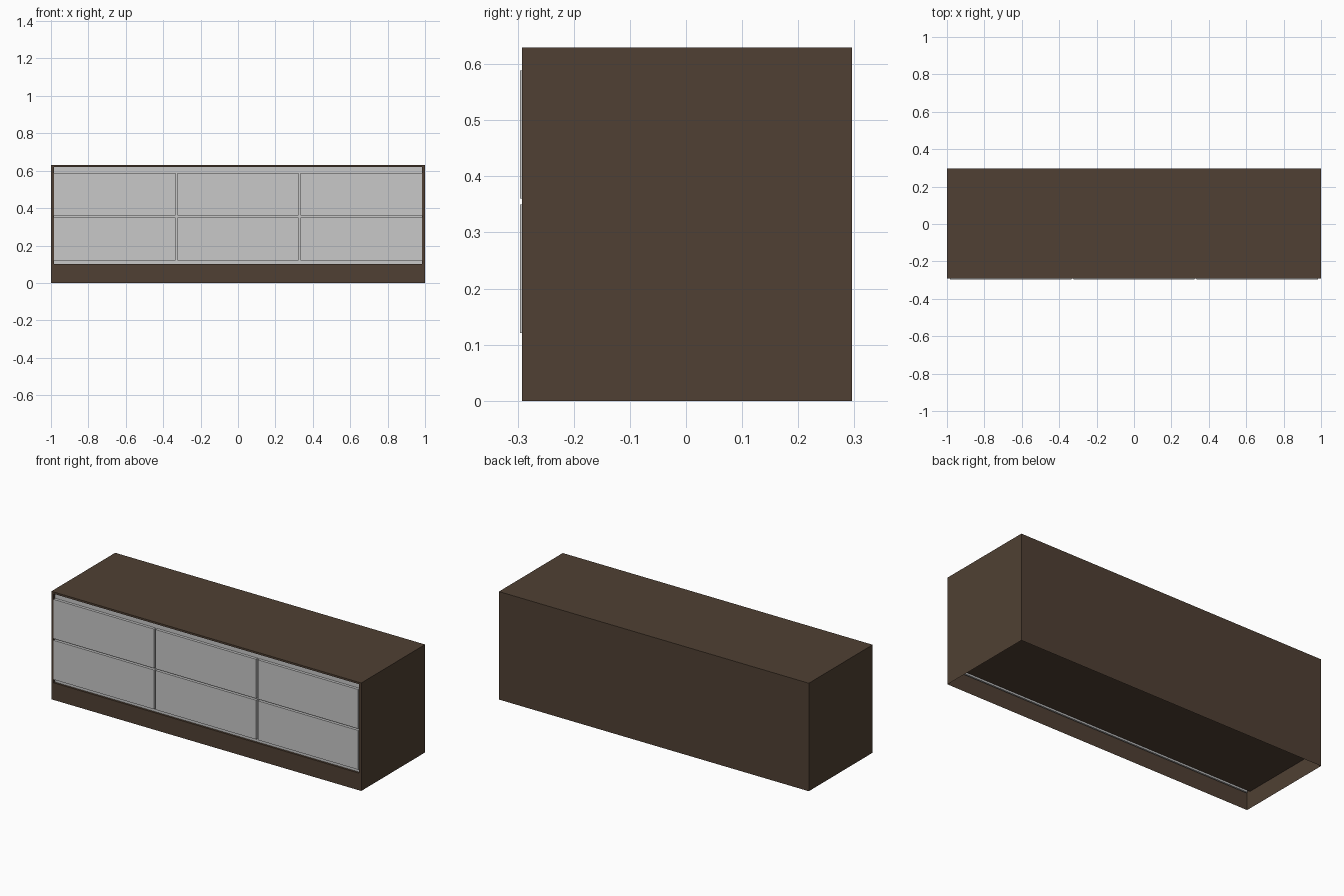
import bpy, bmesh
from mathutils import Vector

if "Cube" in bpy.data.objects:
    bpy.data.objects.remove(bpy.data.objects["Cube"])


def material(name, colour):
    m = bpy.data.materials.new(name)
    m.diffuse_color = (*colour, 1)
    m.use_nodes = True
    m.node_tree.nodes["Principled BSDF"].inputs["Base Color"].default_value = m.diffuse_color
    return m


BROWN = material("dark brown wood", (0.080, 0.051, 0.033))
GREY = material("light grey lacquer", (0.578, 0.578, 0.578))

W, BACK, FRONT, H = 1.0, 0.296, -0.292, 0.63   # carcass extents
SIDE, SILL, LINTEL, RECESS = 0.985, 0.10, 0.619, 0.012


def add_box(bm, lo, hi):
    lo, hi = Vector(lo), Vector(hi)
    verts = bmesh.ops.create_cube(bm, size=1)["verts"]
    bmesh.ops.scale(bm, vec=hi - lo, verts=verts)
    bmesh.ops.translate(bm, vec=(lo + hi) / 2, verts=verts)


def finish(bm, name, mat):
    mesh = bpy.data.meshes.new(name)
    bm.to_mesh(mesh)
    bm.free()
    mesh.materials.append(mat)
    obj = bpy.data.objects.new(name, mesh)
    bpy.context.collection.objects.link(obj)
    return obj


def box(name, lo, hi, mat):
    bm = bmesh.new()
    add_box(bm, lo, hi)
    return finish(bm, name, mat)


# carcass: thin shell open underneath, with a framed opening cut in the front
bm = bmesh.new()
add_box(bm, (-W, FRONT, 0), (W, BACK, H))
bm.normal_update()
bmesh.ops.delete(bm, geom=[f for f in bm.faces if f.normal.z < -0.5], context="FACES_ONLY")
for co, no in (((-SIDE, 0, 0), (1, 0, 0)), ((SIDE, 0, 0), (1, 0, 0)),
               ((0, 0, SILL), (0, 0, 1)), ((0, 0, LINTEL), (0, 0, 1))):
    bmesh.ops.bisect_plane(bm, geom=bm.verts[:] + bm.edges[:] + bm.faces[:],
                           plane_co=co, plane_no=no)
bm.normal_update()
opening = [f for f in bm.faces if f.normal.y < -0.5
           and abs(f.calc_center_median().x) < 0.5
           and SILL < f.calc_center_median().z < LINTEL]
moved = bmesh.ops.extrude_discrete_faces(bm, faces=opening)["faces"]
bmesh.ops.translate(bm, vec=(0, RECESS, 0), verts=list({v for f in moved for v in f.verts}))
bmesh.ops.delete(bm, geom=moved, context="FACES")
finish(bm, "carcass", BROWN)

# base board closing the body above the plinth
box("base_board", (-W, FRONT + RECESS + 0.01, SILL), (W, BACK, SILL + 0.004), BROWN)

# recessed panel behind the drawers
box("front_panel", (-SIDE, FRONT + RECESS, SILL - 0.01),
    (SIDE, FRONT + RECESS + 0.01, LINTEL), GREY)

# drawer fronts, three columns by two rows
for row, (z0, z1) in enumerate(((0.121, 0.35), (0.36, 0.589))):
    for col in range(3):
        cx = (col - 1) * 0.659
        box(f"drawer_front_{row}_{col}", (cx - 0.324, -0.296, z0),
            (cx + 0.324, FRONT + RECESS, z1), GREY)
